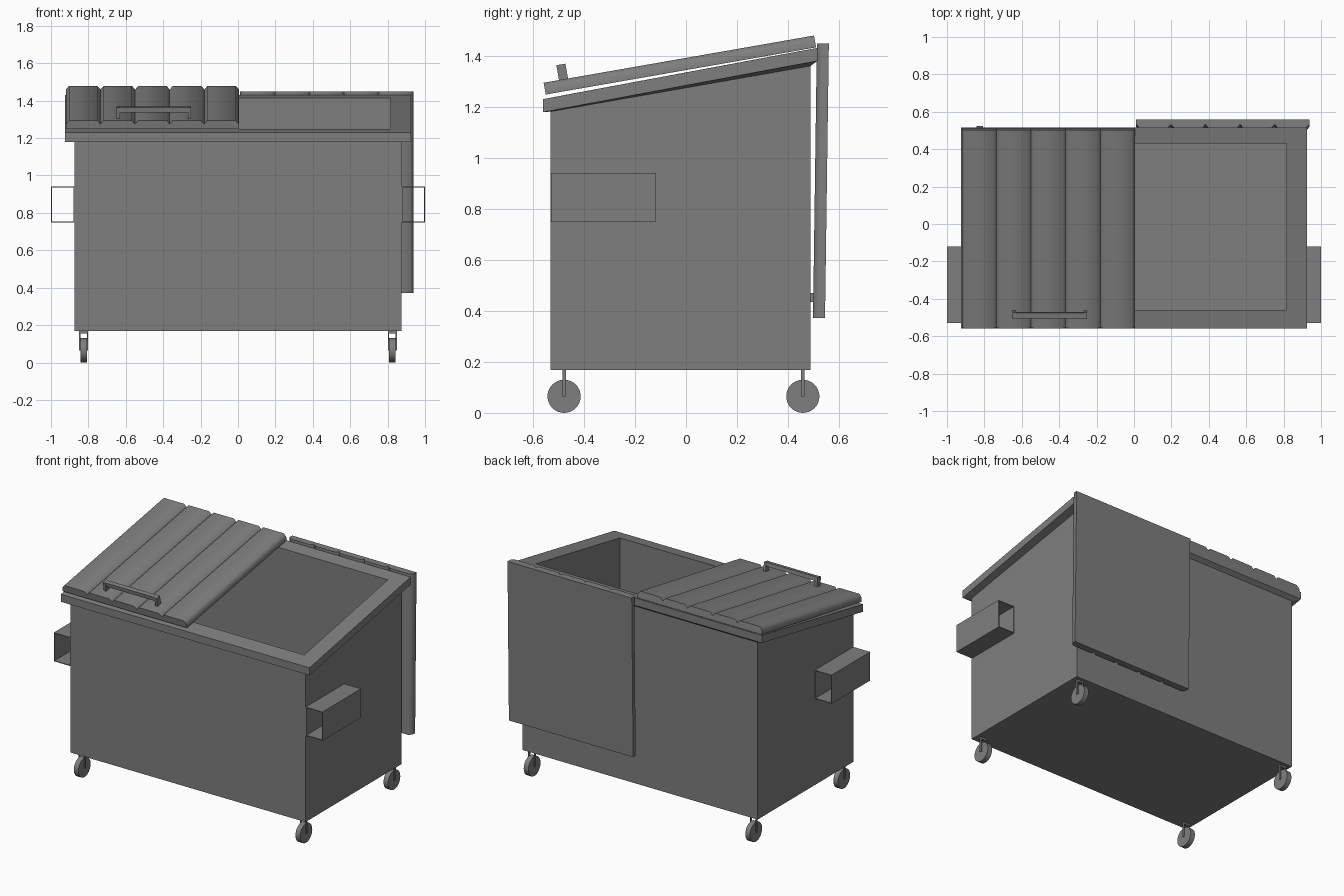
import bpy, bmesh
from math import radians, pi
from mathutils import Matrix, Vector

if "Cube" in bpy.data.objects:
    bpy.data.objects.remove(bpy.data.objects["Cube"])

# Dark grey finish shared by all parts
grey = bpy.data.materials.new("dark_grey")
grey.diffuse_color = (0.21, 0.21, 0.21, 1)
grey.use_nodes = True
grey.node_tree.nodes["Principled BSDF"].inputs["Base Color"].default_value = grey.diffuse_color


def make(name, bm, smooth=None):
    bmesh.ops.recalc_face_normals(bm, faces=bm.faces)
    me = bpy.data.meshes.new(name)
    bm.to_mesh(me)
    bm.free()
    me.materials.append(grey)
    if smooth:
        for p in me.polygons:
            p.use_smooth = True
        me.set_sharp_from_angle(angle=radians(smooth))
    ob = bpy.data.objects.new(name, me)
    bpy.context.collection.objects.link(ob)
    return ob


def add_box(bm, x, y, z):
    c = Vector(((x[0] + x[1]) / 2, (y[0] + y[1]) / 2, (z[0] + z[1]) / 2))
    s = (x[1] - x[0], y[1] - y[0], z[1] - z[0], 1)
    bmesh.ops.create_cube(bm, size=1, matrix=Matrix.Translation(c) @ Matrix.Diagonal(s))


def loft(name, loops, closed):
    """Join rectangular loops (half width, y front, y back, z front, z back)."""
    bm = bmesh.new()
    rings = [[bm.verts.new(p) for p in ((-w, a, za), (w, a, za), (w, b, zb), (-w, b, zb))]
             for w, a, b, za, zb in loops]
    n = len(rings)
    for i in range(n if closed else n - 1):
        r, s = rings[i], rings[(i + 1) % n]
        for k in range(4):
            m = (k + 1) % 4
            bm.faces.new((r[k], r[m], s[m], s[k]))
    if not closed:
        bm.faces.new(rings[0])
        bm.faces.new(rings[-1])
    return make(name, bm)


# Bin body with slanted open top
loft("body", [(0.875, -0.532, 0.488, 0.168, 0.168),
              (0.875, -0.532, 0.488, 1.19, 1.37),
              (0.815, -0.46, 0.43, 1.247, 1.411),
              (0.815, -0.46, 0.43, 0.20, 0.20)], False)

# Rim around the opening, its underside sloping in to the walls
loft("rim", [(0.875, -0.532, 0.488, 1.181, 1.360),
             (0.925, -0.56, 0.515, 1.179, 1.380),
             (0.925, -0.56, 0.515, 1.230, 1.431),
             (0.815, -0.46, 0.43, 1.249, 1.415),
             (0.815, -0.46, 0.43, 1.240, 1.400)], True)

# Lid: ribbed section in x, extruded along its length from the hinge
W, L, T, N = 0.925, 1.076, 0.047, 5


def lid(name, matrix):
    prof = [(0, 0), (0, 0.027)]
    for i in range(N):
        a, b = W * i / N, W * (i + 1) / N
        prof += [(a + 0.017, T), (b - 0.017, T), (b, 0.027)]
    prof.append((W, 0))
    bm = bmesh.new()
    f = bm.faces.new([bm.verts.new((x, 0, z)) for x, z in prof])
    ext = bmesh.ops.extrude_face_region(bm, geom=[f])
    bmesh.ops.translate(bm, vec=(0, -L, 0),
                        verts=[v for v in ext["geom"] if isinstance(v, bmesh.types.BMVert)])
    make(name, bm, 60).matrix_world = matrix
    # Grab handle: two legs and a bar
    bm = bmesh.new()
    y = (-1.012, -0.982)
    add_box(bm, (0.27, 0.67), y, (0.08, 0.106))
    for x in (0.27, 0.652):
        add_box(bm, (x, x + 0.018), (y[0] - 0.003, y[1] + 0.003), (0.04, 0.106))
    make(name + "_handle", bm).matrix_world = matrix


lid("closed_lid", Matrix.Translation((-0.92, 0.510, 1.433)) @ Matrix.Rotation(radians(9.9), 4, 'X'))
lid("open_lid", Matrix.Translation((0.012, 0.56, 1.448)) @ Matrix.Rotation(radians(89.2), 4, 'X'))

for side, sx in (("left", -1), ("right", 1)):
    # Fork pocket: thin tube open at front and back
    bm = bmesh.new()
    x0, x1, z0, z1, t = 0.875, 1.0, 0.748, 0.941, 0.005
    for xr, zr in (((x0, x1), (z0, z0 + t)), ((x0, x1), (z1 - t, z1)),
                   ((x1 - t, x1), (z0 + t, z1 - t)), ((x0 - t, x0 + t), (z0 + t, z1 - t))):
        add_box(bm, sorted((sx * xr[0], sx * xr[1])), (-0.53, -0.12), zr)
    make(side + "_fork_pocket", bm)

    for end, cy in (("front", -0.478), ("back", 0.458)):
        cx = sx * 0.825
        # Caster wheel
        bm = bmesh.new()
        bmesh.ops.create_cone(bm, cap_ends=True, segments=32, radius1=0.065, radius2=0.065,
                              depth=0.034, matrix=Matrix.Translation((cx, cy, 0.065))
                              @ Matrix.Rotation(pi / 2, 4, 'Y'))
        make(f"{end}_{side}_wheel", bm, 40)
        # Caster fork
        bm = bmesh.new()
        for d in (-0.021, 0.021):
            add_box(bm, (cx + d - 0.003, cx + d + 0.003), (cy - 0.007, cy + 0.007), (0.065, 0.16))
        add_box(bm, (cx - 0.024, cx + 0.024), (cy - 0.007, cy + 0.007), (0.155, 0.169))
        make(f"{end}_{side}_fork", bm)
